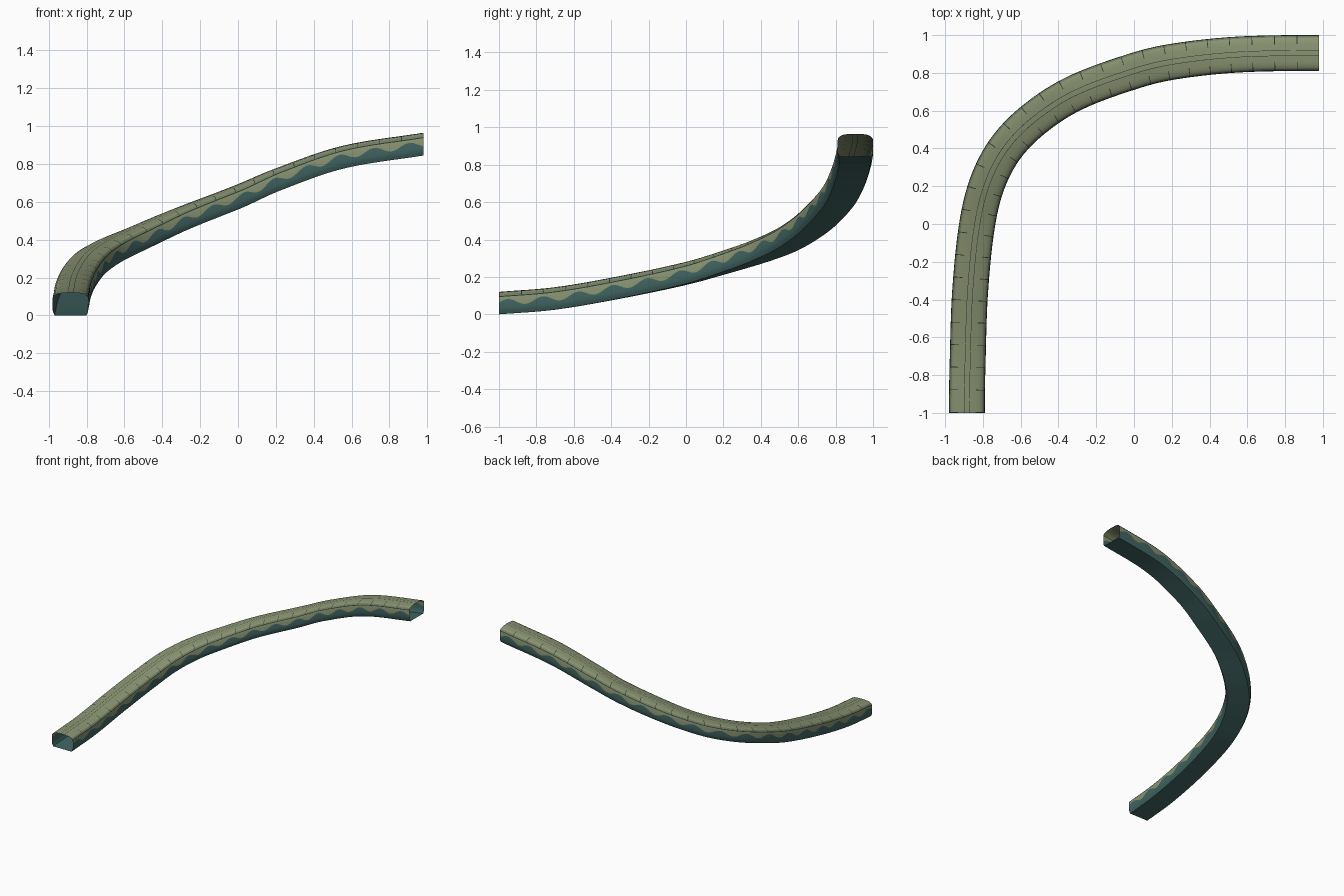
import bpy, bmesh, math
from mathutils import Vector

if "Cube" in bpy.data.objects:
    bpy.data.objects.remove(bpy.data.objects["Cube"])


def material(name, rgb):
    m = bpy.data.materials.new(name)
    m.diffuse_color = (*rgb, 1)
    m.use_nodes = True
    m.node_tree.nodes["Principled BSDF"].inputs["Base Color"].default_value = m.diffuse_color
    return m


OLIVE, TEAL, DARK, MOSS = range(4)
MATS = [material("olive", (0.25, 0.29, 0.165)),
        material("teal", (0.052, 0.13, 0.122)),
        material("dark_green", (0.018, 0.035, 0.033)),
        material("moss", (0.16, 0.20, 0.115))]

# Floor centreline of the rising bend
PATH = [Vector(p) for p in [
    (-.885, -1, 0), (-.88, -.7, .025), (-.867, -.35, .085), (-.83, 0, .16),
    (-.775, .22, .225), (-.68, .4, .285), (-.535, .55, .35), (-.32, .69, .445),
    (0, .81, .57), (.21, .86, .66), (.55, .897, .775), (.98, .905, .845)]]


def smooth_path(pts, steps=24):
    """Hermite curve through the points with chord-length spacing."""
    t = [0]
    for a, b in zip(pts, pts[1:]):
        t.append(t[-1] + (b - a).length)
    n = len(pts)
    tan = []
    for i in range(n):
        a, b = max(i - 1, 0), min(i + 1, n - 1)
        tan.append((pts[b] - pts[a]) / (t[b] - t[a]))
    tan[0].x = 0
    tan[-1].y = 0
    out = []
    for i in range(n - 1):
        d = t[i + 1] - t[i]
        for k in range(steps):
            u = k / steps
            out.append(pts[i] * (2*u**3 - 3*u**2 + 1) + tan[i] * d * (u**3 - 2*u**2 + u)
                       + pts[i+1] * (3*u**2 - 2*u**3) + tan[i+1] * d * (u**3 - u**2))
    out.append(pts[-1])
    return out


DENSE = smooth_path(PATH)
DIST = [0]
for a, b in zip(DENSE, DENSE[1:]):
    DIST.append(DIST[-1] + (b - a).length)
LENGTH = DIST[-1]


def frame(s):
    """Point and horizontal side direction at distance s."""
    s = min(max(s, 0), LENGTH)
    i = 0
    while i < len(DIST) - 2 and DIST[i + 1] < s:
        i += 1
    f = (s - DIST[i]) / (DIST[i + 1] - DIST[i])

    def direction(j):
        a, b = DENSE[max(j - 1, 0)], DENSE[min(j + 1, len(DENSE) - 1)]
        return (b - a).normalized()
    d = direction(i).lerp(direction(i + 1), f)
    return DENSE[i].lerp(DENSE[i + 1], f), Vector((d.y, -d.x, 0)).normalized()


# Half section from floor edge to crown: width, height, colour of the strip above
WAVE = 3


def half_section(s):
    wave = 0.062 + 0.016 * math.sin(2 * math.pi * s / 0.19)
    return [(.083, 0, TEAL), (.092, .018, TEAL), (.095, .036, TEAL),
            (.095, wave, OLIVE), (.0935, .092, DARK), (.092, .097, MOSS),
            (.083, .107, OLIVE), (.068, .114, OLIVE), (.047, .118, OLIVE),
            (.015, .120, DARK), (.0125, .1202, OLIVE)]


# Stations, with a narrow row at each panel joint
RIBS = 28
stations = []
for r in range(RIBS):
    start = LENGTH * r / RIBS
    gap = LENGTH / RIBS
    stations += [(start, True), (start + .004, False)]
    stations += [(start + .004 + (gap - .004) * k / 9, False) for k in range(1, 9)]
stations.append((LENGTH, False))

# Tunnel shell: open-ended arch with a flat floor
bm = bmesh.new()
rows = []
for s, _ in stations:
    p, side = frame(s)
    half = half_section(s)
    ring = [(w, h) for w, h, _ in half] + [(-w, h) for w, h, _ in reversed(half)]
    rows.append([bm.verts.new(p + side * w + Vector((0, 0, h))) for w, h in ring])
strips = [c for _, _, c in half_section(0)]
colours = strips + strips[-2::-1] + [TEAL]
count = len(colours)
for (a, b), (s, rib) in zip(zip(rows, rows[1:]), stations):
    for k, colour in enumerate(colours):
        j = (k + 1) % count
        face = bm.faces.new((a[k], a[j], b[j], b[k]))
        # Joint lines only cross the rounded shoulders
        shoulder = k in (5, 6, 7) or k in (count - 7, count - 8, count - 9)
        face.material_index = DARK if rib and shoulder else colour
bmesh.ops.recalc_face_normals(bm, faces=bm.faces)
# Keep the floor facing outwards (downwards)
floor = min(bm.faces, key=lambda f: f.calc_center_median().z)
if floor.normal.z > 0:
    bmesh.ops.reverse_faces(bm, faces=bm.faces)
mesh = bpy.data.meshes.new("tunnel_shell")
bm.to_mesh(mesh)
bm.free()
for m in MATS:
    mesh.materials.append(m)
shell = bpy.data.objects.new("tunnel_shell", mesh)
bpy.context.collection.objects.link(shell)
bpy.context.view_layer.objects.active = shell
shell.select_set(True)
bpy.ops.object.shade_smooth_by_angle(angle=math.radians(35))
